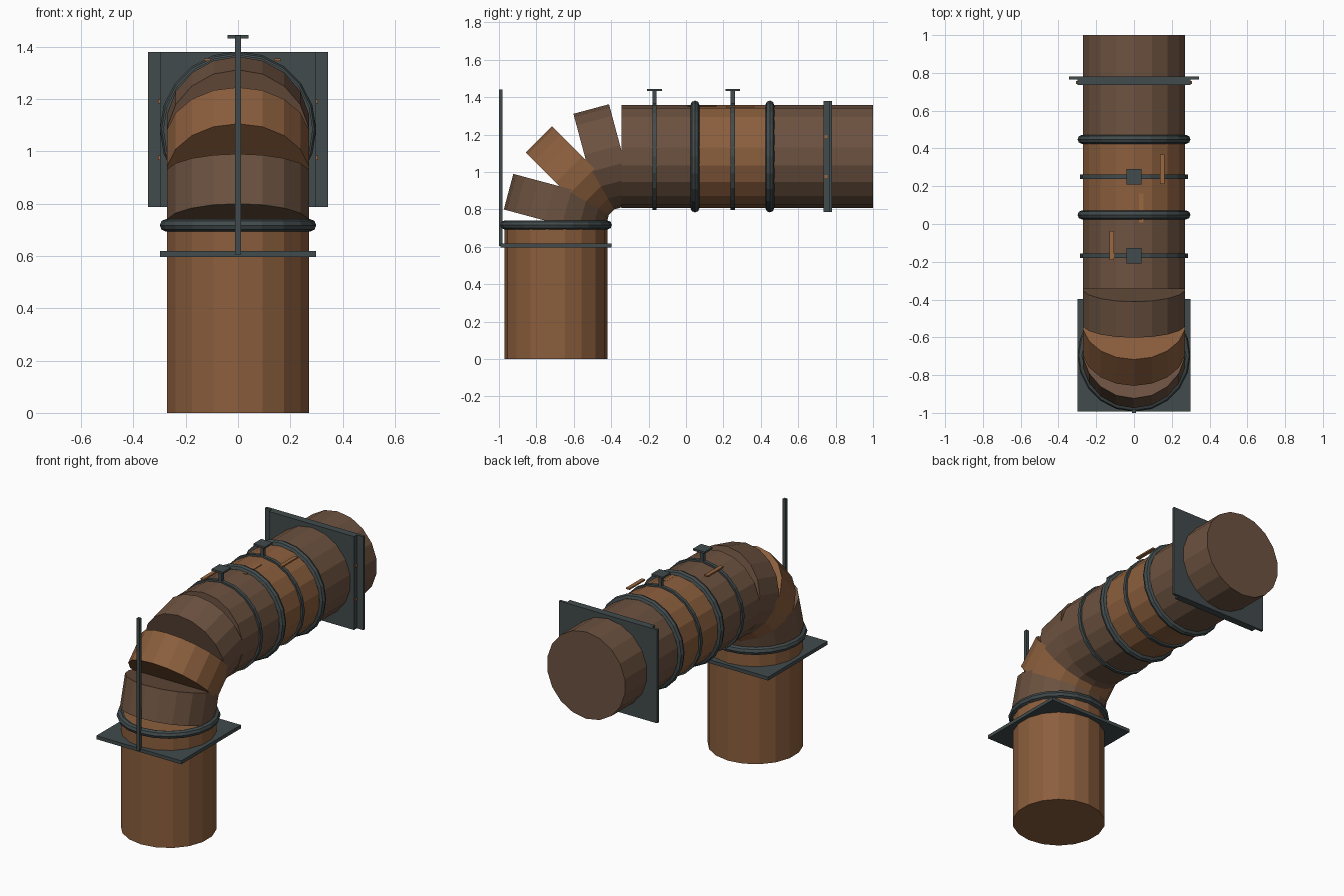
import bpy, math
from mathutils import Matrix, Vector

if "Cube" in bpy.data.objects:
    bpy.data.objects.remove(bpy.data.objects["Cube"])


def material(name, rgb):
    m = bpy.data.materials.new(name)
    m.diffuse_color = (*rgb, 1.0)
    m.use_nodes = True
    m.node_tree.nodes["Principled BSDF"].inputs["Base Color"].default_value = m.diffuse_color
    return m


RUST = material("rusty brown", (0.26, 0.113, 0.047))
BROWN = material("dull brown", (0.150, 0.084, 0.051))
METAL = material("dark grey metal", (0.054, 0.070, 0.072))
STREAK = material("orange rust", (0.32, 0.135, 0.05))

R = 0.275            # pipe radius
VY = -0.695          # axis of the upright pipe
HZ = 1.083           # axis height of the level pipe
BEND = 0.35          # elbow centreline radius
BEND_C = Vector((0, -0.345, 0.733))


def finish(name, mat):
    ob = bpy.context.object
    ob.name = name
    ob.data.materials.append(mat)
    return ob


def tube(name, centre, length, tilt, mat, radius=R, sides=18):
    """Capped cylinder; tilt leans the axis from +z toward +y."""
    bpy.ops.mesh.primitive_cylinder_add(vertices=sides, radius=radius, depth=length,
                                        location=centre, rotation=(-tilt, 0, 0))
    return finish(name, mat)


def collar(name, centre, tilt):
    bpy.ops.mesh.primitive_torus_add(major_radius=0.275, minor_radius=0.024,
                                     major_segments=20, minor_segments=8,
                                     location=centre, rotation=(-tilt, 0, 0))
    ob = finish(name, METAL)
    # turn the section so it has flat outer and side faces
    for p in ob.data.polygons:
        p.use_smooth = False
    return ob


def box(name, lo, hi, mat):
    lo, hi = Vector(lo), Vector(hi)
    bpy.ops.mesh.primitive_cube_add(size=1, location=(lo + hi) / 2)
    ob = finish(name, mat)
    ob.data.transform(Matrix.Diagonal((*(hi - lo), 1)))
    return ob


SIDEWAYS = math.pi / 2

# Upright pipe with its square flange, collar and rod
tube("upright_pipe", (0, VY, 0.3665), 0.733, 0, RUST)
box("lower_flange", (-0.298, VY - 0.298, 0.596), (0.298, VY + 0.298, 0.618), METAL)
collar("upright_collar", (0, VY, 0.717), 0)
box("upright_rod", (-0.011, -1.0, 0.605), (0.011, -0.98, 1.442), METAL)

# Elbow made of three separate straight segments
for i, mat in enumerate((BROWN, RUST, BROWN)):
    a = math.radians(15 + 30 * i)
    c = BEND_C + BEND * Vector((0, -math.cos(a), math.sin(a)))
    tube(f"elbow_segment_{i + 1}", c, 0.197, a, mat)

# Level pipe sections
for i, (y0, y1, mat) in enumerate(((-0.345, 0.05, BROWN), (0.05, 0.45, RUST),
                                   (0.45, 1.0, BROWN))):
    tube(f"level_pipe_{i + 1}", (0, (y0 + y1) / 2, HZ), y1 - y0, SIDEWAYS, mat)

# Thick collars at the joints
for i, y in enumerate((0.048, 0.448)):
    collar(f"level_collar_{i + 1}", (0, y, HZ), SIDEWAYS)

# Thin straps, each with a short post and square cap
for i, y in enumerate((-0.168, 0.25)):
    tube(f"strap_{i + 1}", (0, y, HZ), 0.022, SIDEWAYS, METAL, 0.286, 20)
    box(f"strap_post_{i + 1}", (-0.011, y - 0.011, HZ + R - 0.01),
        (0.011, y + 0.011, 1.435), METAL)
    box(f"strap_cap_{i + 1}", (-0.04, y - 0.04, 1.432), (0.04, y + 0.04, 1.444), METAL)

# Double square flange near the end
box("end_flange_front", (-0.298, 0.735, HZ - 0.296), (0.298, 0.764, HZ + 0.296), METAL)
box("end_flange_back", (-0.344, 0.764, HZ - 0.296), (0.344, 0.781, HZ + 0.296), METAL)

# Small rusty bolts on the flange edges
for sx in (-1, 1):
    for k, z in enumerate((0.975, 1.19)):
        box(f"flange_bolt_{'left' if sx < 0 else 'right'}_{k + 1}",
            (sx * 0.300 - 0.006, 0.741, z - 0.008), (sx * 0.300 + 0.006, 0.757, z + 0.008), STREAK)

# Thin rusty strips along the top of the pipe
for i, (x, y) in enumerate(((-0.118, -0.113), (0.038, 0.085), (0.15, 0.29))):
    box(f"rust_strip_{i + 1}", (x - 0.012, y - 0.077, 1.345), (x + 0.012, y + 0.077, 1.354), STREAK)
